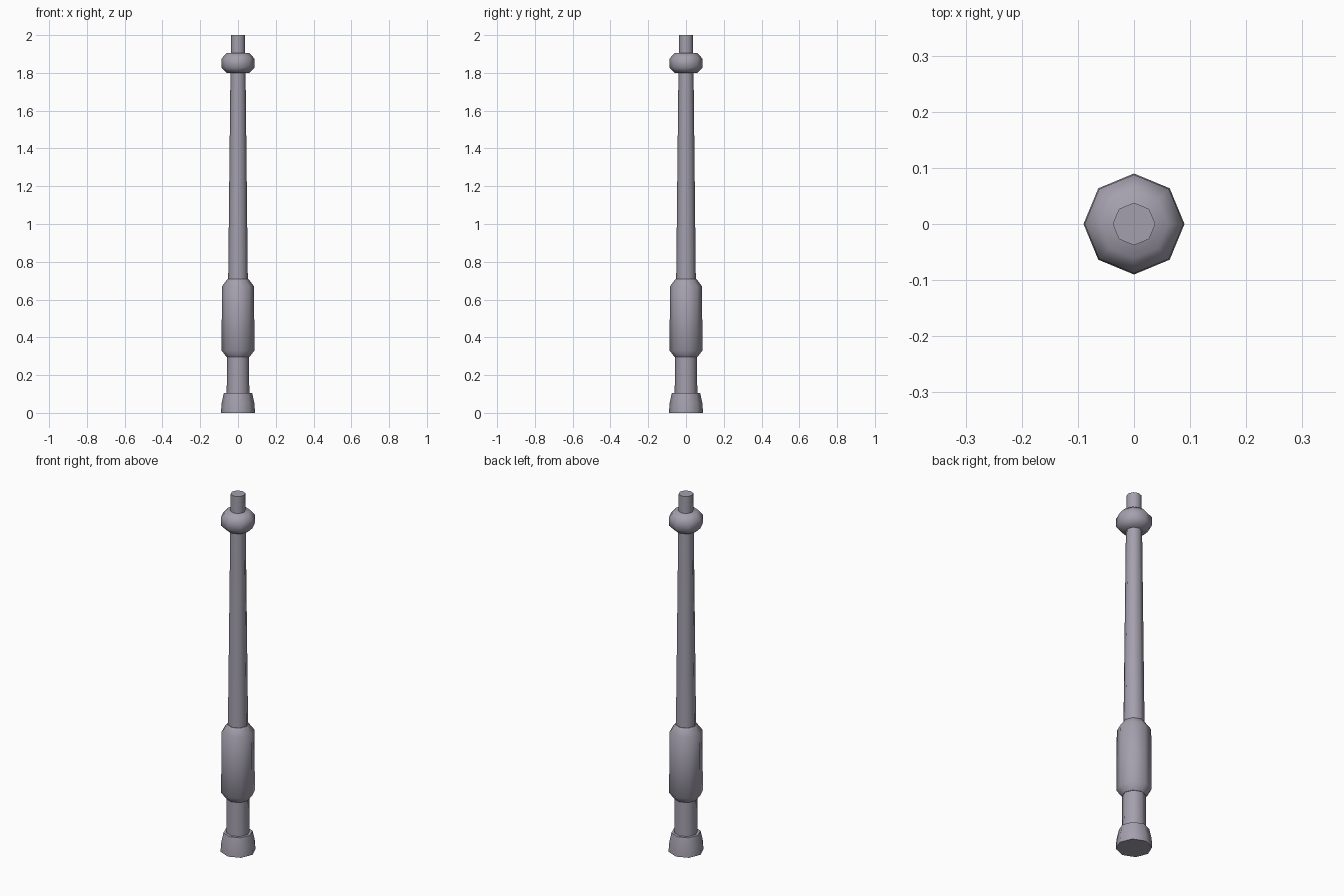
import bpy
import math

cube = bpy.data.objects.get("Cube")
if cube:
    bpy.data.objects.remove(cube, do_unlink=True)

SIDES = 8

metal = bpy.data.materials.new("grey_metal")
metal.use_nodes = True
colour = (0.37, 0.35, 0.42, 1)
metal.diffuse_color = colour
metal.node_tree.nodes["Principled BSDF"].inputs["Base Color"].default_value = colour


def turned(name, profile):
    """Capped eight-sided part turned about z from (radius, height) points."""
    verts = [(r * math.cos(a), r * math.sin(a), z)
             for r, z in profile
             for a in (math.tau * i / SIDES for i in range(SIDES))]
    faces = [list(reversed(range(SIDES))),
             list(range(len(verts) - SIDES, len(verts)))]
    for ring in range(len(profile) - 1):
        for i in range(SIDES):
            a, b = ring * SIDES + i, ring * SIDES + (i + 1) % SIDES
            faces.append((a, b, b + SIDES, a + SIDES))
    mesh = bpy.data.meshes.new(name)
    mesh.from_pydata(verts, [], faces)
    mesh.materials.append(metal)
    obj = bpy.data.objects.new(name, mesh)
    bpy.context.collection.objects.link(obj)
    bpy.ops.object.select_all(action='DESELECT')
    obj.select_set(True)
    bpy.context.view_layer.objects.active = obj
    bpy.ops.object.shade_smooth_by_angle(angle=math.radians(50))
    return obj


# Foot, neck and grip
turned("foot", [(0.09, 0), (0.087, 0.05), (0.075, 0.105)])
turned("neck", [(0.06, 0.1), (0.058, 0.3)])
turned("grip", [(0.06, 0.295), (0.087, 0.33), (0.085, 0.67), (0.055, 0.71)])

# Tapered shaft, collar and tip
turned("shaft", [(0.052, 0.705), (0.04, 1.805)])
turned("collar", [(0.06, 1.8), (0.088, 1.828), (0.088, 1.875), (0.06, 1.905)])
turned("tip", [(0.038, 1.9), (0.038, 2)])
